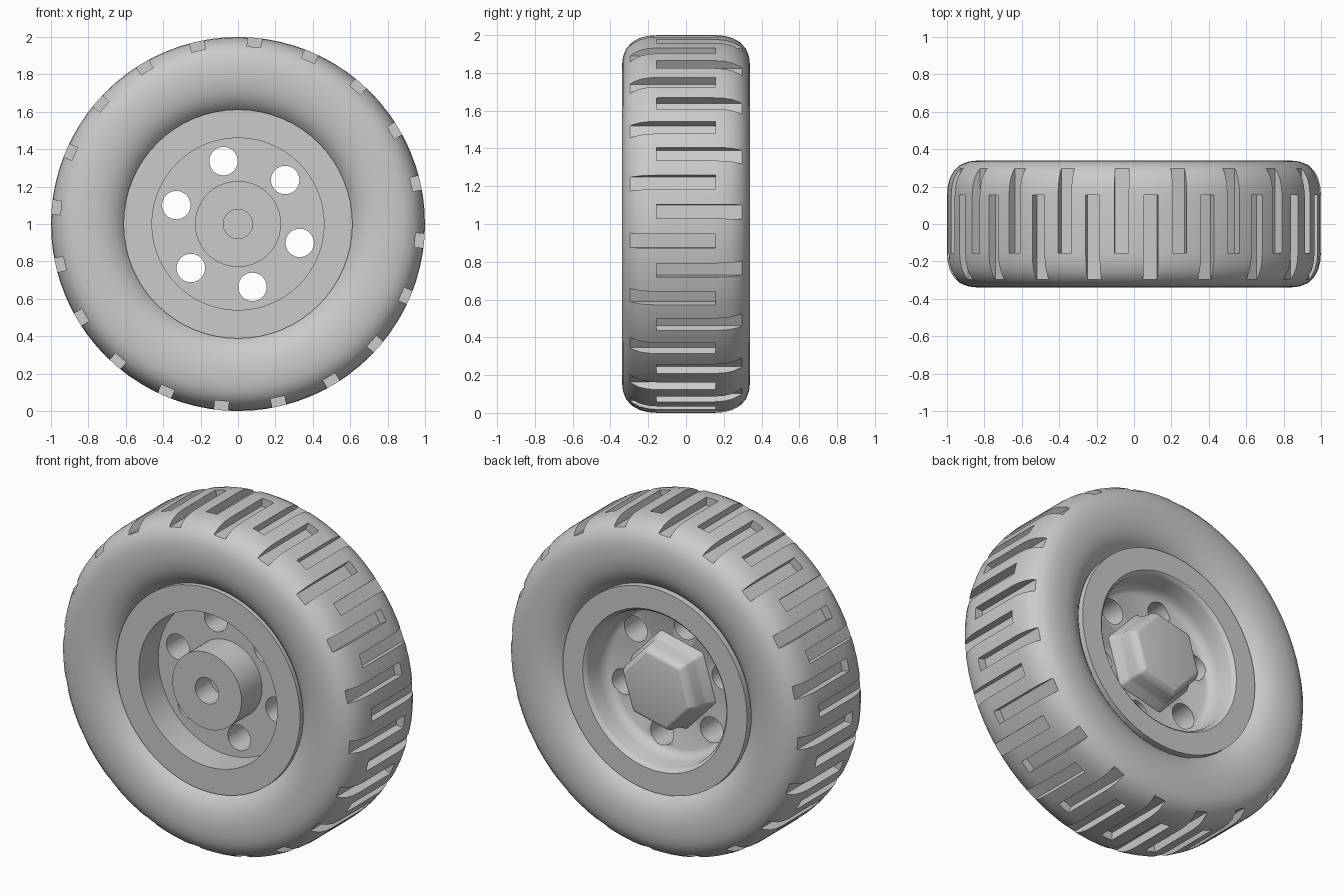
import bpy, bmesh, math
from mathutils import Matrix, Vector

if "Cube" in bpy.data.objects:
    bpy.data.objects.remove(bpy.data.objects["Cube"])

grey = bpy.data.materials.new("plain_grey")
grey.use_nodes = True
colour = (0.6, 0.6, 0.6, 1)
grey.diffuse_color = colour
grey.node_tree.nodes["Principled BSDF"].inputs["Base Color"].default_value = colour

AXLE = Vector((0, 0, 1))


def finish(bm, name):
    """Turn a bmesh into an object centred on the axle."""
    bmesh.ops.recalc_face_normals(bm, faces=bm.faces)
    mesh = bpy.data.meshes.new(name)
    bm.to_mesh(mesh)
    bm.free()
    obj = bpy.data.objects.new(name, mesh)
    obj.location = AXLE
    bpy.context.collection.objects.link(obj)
    mesh.materials.append(grey)
    return obj


def lathe(name, profile, steps, closed=False, phase=0):
    """Spin (radius, y) points about the axle."""
    bm = bmesh.new()
    a = math.radians(phase)
    verts = [bm.verts.new((r * math.cos(a), y, r * math.sin(a))) for r, y in profile]
    pairs = list(zip(verts, verts[1:]))
    if closed:
        pairs.append((verts[-1], verts[0]))
    edges = [bm.edges.new(p) for p in pairs]
    bmesh.ops.spin(bm, geom=verts + edges, cent=(0, 0, 0), axis=(0, 1, 0),
                   angle=math.tau, steps=steps, use_merge=True)
    bmesh.ops.remove_doubles(bm, verts=bm.verts, dist=1e-4)
    bmesh.ops.dissolve_degenerate(bm, edges=bm.edges, dist=1e-5)
    return finish(bm, name)


def activate(obj):
    bpy.ops.object.select_all(action='DESELECT')
    obj.select_set(True)
    bpy.context.view_layer.objects.active = obj


def smooth(obj, angle=30):
    activate(obj)
    bpy.ops.object.shade_smooth_by_angle(angle=math.radians(angle))


def cut(obj, cutter):
    mod = obj.modifiers.new("cut", 'BOOLEAN')
    mod.operation = 'DIFFERENCE'
    mod.solver = 'EXACT'
    mod.object = cutter
    activate(obj)
    bpy.ops.object.modifier_apply(modifier=mod.name)
    bpy.data.objects.remove(cutter)


# Tyre: half profile mirrored across the middle of the tread
half = [(0.60, 0.24), (0.625, 0.275), (0.66, 0.305), (0.71, 0.328), (0.77, 0.339),
        (0.83, 0.34), (0.885, 0.334), (0.93, 0.316), (0.963, 0.285),
        (0.985, 0.245), (0.996, 0.2), (1.0, 0.15)]
tyre = lathe("tyre", half + [(r, -y) for r, y in reversed(half)], 80, closed=True)

# Tread grooves: interleaved slots open to alternate sides
bm = bmesh.new()
for i in range(20):
    for side, start in ((-1, 12.8), (1, 3.8)):
        turn = Matrix.Rotation(-math.radians(start + 18 * i), 4, 'Y')
        size = Matrix.Diagonal((0.2, 0.555, 0.076, 1))
        place = Matrix.Translation((1.05, side * 0.1225, 0))
        bmesh.ops.create_cube(bm, size=1, matrix=turn @ place @ size)
cut(tyre, finish(bm, "groove_cutter"))
smooth(tyre)

# Rim: barrel, flanges and a thick central disc
rim = lathe("rim", [(0, -0.10), (0.46, -0.10), (0.46, -0.285), (0.612, -0.285),
                    (0.612, 0.295), (0.48, 0.295), (0.468, 0.285), (0.46, 0.265),
                    (0.455, 0.18), (0.447, 0.15), (0.432, 0.128), (0.41, 0.116),
                    (0, 0.115)], 64)

# Six round holes through the disc
bm = bmesh.new()
for i in range(6):
    a = math.radians(43 + 60 * i)
    place = Matrix.Translation((0.345 * math.cos(a), 0, 0.345 * math.sin(a)))
    bmesh.ops.create_cone(bm, cap_ends=True, segments=32, radius1=0.076, radius2=0.076,
                          depth=0.6, matrix=place @ Matrix.Rotation(math.pi / 2, 4, 'X'))
cut(rim, finish(bm, "hole_cutter"))
smooth(rim, 35)

# Hub: front boss with a blind bore
hub = lathe("hub_boss", [(0, -0.15), (0.078, -0.15), (0.078, -0.295), (0.23, -0.295),
                         (0.23, -0.05), (0, -0.05)], 48)
smooth(hub)

# Hex cap on the back, softened at its edges
cap = lathe("hex_cap", [(0, 0.285), (0.225, 0.285), (0.25, 0.25), (0.26, 0.175),
                        (0.29, 0.115), (0.29, 0.09), (0, 0.09)], 6, phase=13)
bevel = cap.modifiers.new("soft_edges", 'BEVEL')
bevel.width = 0.014
bevel.segments = 3
bevel.limit_method = 'ANGLE'
bevel.angle_limit = math.radians(15)
activate(cap)
bpy.ops.object.modifier_apply(modifier=bevel.name)
smooth(cap)
